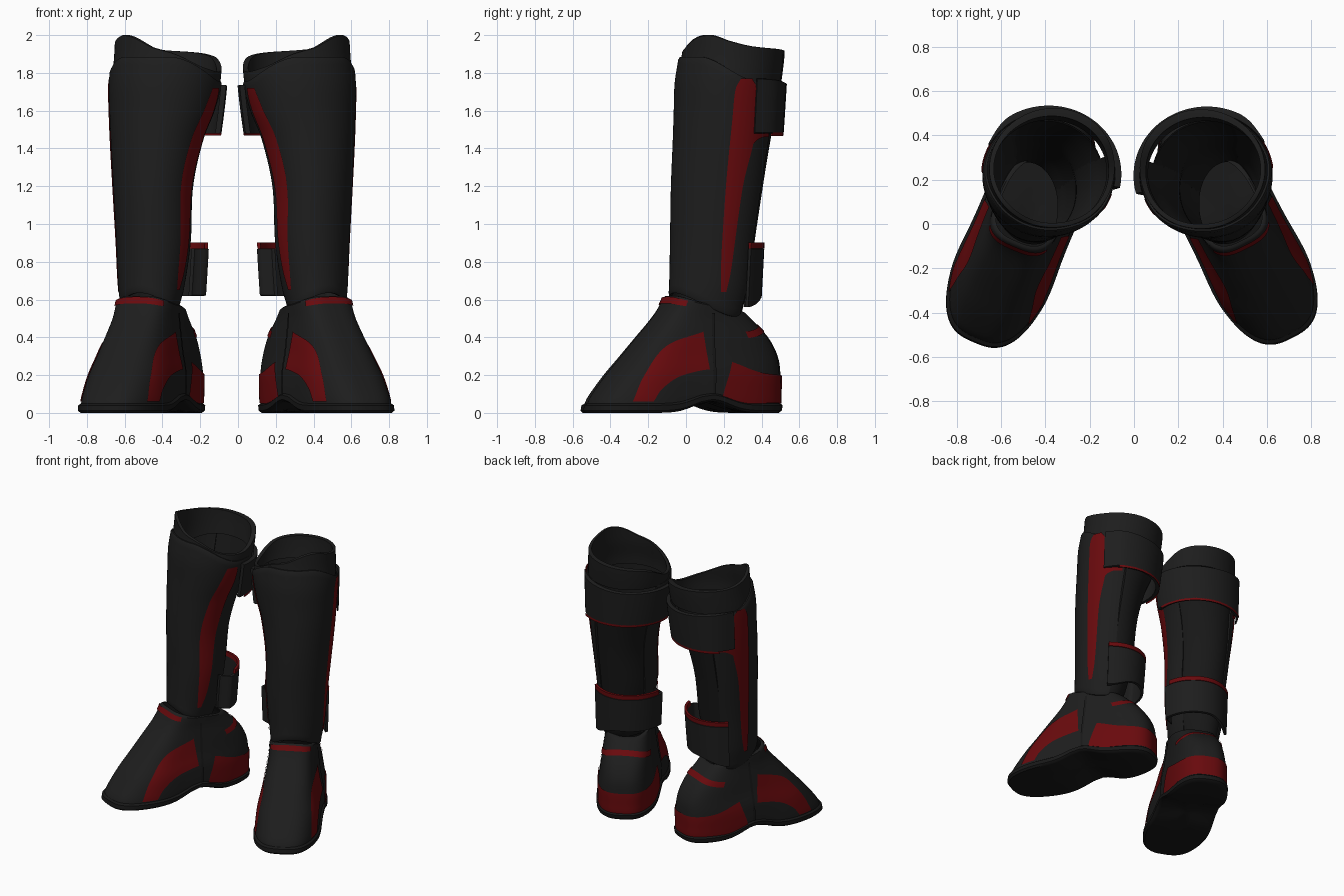
import bpy, bmesh, math
from mathutils import Vector, Matrix

if "Cube" in bpy.data.objects:
    bpy.data.objects.remove(bpy.data.objects["Cube"])


def material(name, rgb):
    m = bpy.data.materials.new(name)
    m.diffuse_color = (*rgb, 1)
    m.use_nodes = True
    m.node_tree.nodes["Principled BSDF"].inputs["Base Color"].default_value = m.diffuse_color
    return m


BLACK = material("matte black", (0.0125, 0.0125, 0.0125))
DARK = material("sole black", (0.009, 0.009, 0.009))
RED = material("dark red", (0.14, 0.003, 0.004))


def interp(keys, x):
    """Smooth lookup in rows of (x, values...)."""
    x = min(max(x, keys[0][0]), keys[-1][0])
    i = 0
    while i < len(keys) - 2 and x > keys[i + 1][0]:
        i += 1
    p, q = keys[i], keys[i + 1]
    o, r = keys[max(i - 1, 0)], keys[min(i + 2, len(keys) - 1)]
    h = q[0] - p[0]
    t = (x - p[0]) / h
    out = []
    for k in range(1, len(p)):
        m0 = (q[k] - o[k]) / (q[0] - o[0]) * h
        m1 = (r[k] - p[k]) / (r[0] - p[0]) * h
        out.append((2*t**3 - 3*t*t + 1)*p[k] + (t**3 - 2*t*t + t)*m0
                   + (3*t*t - 2*t**3)*q[k] + (t**3 - t*t)*m1)
    return out


# Shin sections: z, x min, x max, y min, y max
SHIN = [(0.48, .285, .565, -.10, .29), (0.56, .262, .570, -.10, .31), (0.65, .235, .580, -.09, .335),
        (0.9, .197, .590, -.085, .37), (1.2, .182, .605, -.08, .415), (1.45, .125, .617, -.07, .455),
        (1.6, .065, .622, -.065, .48), (1.75, .025, .624, -.06, .50), (1.88, .015, .612, -.04, .515),
        (2.0, .012, .605, -.03, .52)]
# Foot sections: z, heel end, toe end, half width (along the foot axis)
FOOT = [(0, -.19, .89, .205), (.06, -.20, .875, .207), (.1, -.20, .85, .207), (.2, -.20, .77, .203),
        (.3, -.185, .68, .187), (.4, -.13, .59, .175), (.5, -.03, .50, .162), (.56, .03, .455, .16),
        (.65, .05, .41, .155)]
TURN = math.radians(27)
D = Vector((math.sin(TURN), -math.cos(TURN), 0))
S = Vector((math.cos(TURN), math.sin(TURN), 0))
HEEL = Vector((0.305, 0.29, 0))
N = 2.9


def shin(a, z, off=0):
    """Point on the shin; a = degrees from the front, positive outwards."""
    x0, x1, y0, y1 = interp(SHIN, z)
    m = math.radians(a - 63)
    return Vector(((x0 + x1)/2 + ((x1 - x0)/2 + off)*math.cos(m),
                   (y0 + y1)/2 + ((y1 - y0)/2 + off)*math.sin(m), z))


def upright(z_mid, lean):
    """Shin surface made steeper around one height, for the straps."""
    def fn(a, z, off=0):
        p = shin(a, z_mid + (z - z_mid)*lean, off)
        return Vector((p.x, p.y, z))
    return fn


def foot(phi, z, off=0, scale=1):
    """Point on the foot; phi = degrees from the toe, positive outwards."""
    tb, tf, w = interp(FOOT, z)
    c, s = math.cos(math.radians(phi)), math.sin(math.radians(phi))
    t = (tb + tf)/2 + ((tf - tb)/2 + off)*scale*math.copysign(abs(c)**(2/N), c)
    wide = w + off + .018*ease((t - .35)/.3)
    side = wide*scale*math.copysign(abs(s)**(2/N), s)
    lift = 0.062*math.exp(-((t - .28)/.14)**2)*max(0, 1 - z/.4)
    return HEEL + D*t + S*side + Vector((0, 0, z + lift))


def foot_at(side):
    """Foot surface addressed by distance along the foot instead of angle."""
    def fn(t, z, off=0):
        tb, tf, w = interp(FOOT, z)
        u = max(-1, min(1, (t - (tb + tf)/2)/((tf - tb)/2)))
        return foot(side*math.degrees(math.acos(math.copysign(abs(u)**(N/2), u))), z, off)
    return fn


PARTS = []


def sweep(name, rings, mat, closed=False, wrap=True):
    bm = bmesh.new()
    vs = [[bm.verts.new(p) for p in r] for r in rings]
    n, k = len(vs), len(vs[0])
    for i in range(n if closed else n - 1):
        for j in range(k if wrap else k - 1):
            a, b = vs[i], vs[(i + 1) % n]
            bm.faces.new((a[j], b[j], b[(j + 1) % k], a[(j + 1) % k]))
    if wrap and not closed:
        bm.faces.new(vs[0])
        bm.faces.new(vs[-1])
    bmesh.ops.remove_doubles(bm, verts=bm.verts, dist=1e-5)
    bmesh.ops.recalc_face_normals(bm, faces=bm.faces)
    me = bpy.data.meshes.new(name)
    bm.to_mesh(me)
    bm.free()
    me.materials.append(mat)
    PARTS.append((name, me))


def band(name, fn, a0, a1, lo, hi, inner, outer, mat=BLACK, n=72, rows=20):
    """Thick band between heights lo(a) and hi(a), with softened outer edges."""
    val = lambda f, a: f(a) if callable(f) else f
    closed = a1 - a0 >= 360
    rings = []
    for i in range(n if closed else n + 1):
        a = a0 + (a1 - a0)*i/n
        l, h, p, q = (val(f, a) for f in (lo, hi, inner, outer))
        ts = [0, .012] + [j/rows for j in range(1, rows)] + [.988, 1]
        ring = [fn(a, l + (h - l)*t, q - (.007 if t in (0, 1) else 0)) for t in ts]
        rings.append(ring + [fn(a, l + (h - l)*t, p) for t in reversed(ts)])
    sweep(name, rings, mat, closed)


def patch(name, fn, c0, c1, mat=RED, off=0.006, n=32, m=8):
    """Thin coloured plate between two curves given in surface coordinates."""
    def sample(c, s):
        return interp([(i/(len(c) - 1), *p) for i, p in enumerate(c)], s)
    rings = []
    for i in range(n + 1):
        p, q = sample(c0, i/n), sample(c1, i/n)
        rings.append([fn(p[0] + (q[0] - p[0])*j/m, p[1] + (q[1] - p[1])*j/m, off) for j in range(m + 1)])
    sweep(name, rings, mat, wrap=False)


def ease(x):
    x = min(max(x, 0), 1)
    return x*x*(3 - 2*x)


# Shin shell and the recessed calf panel closing its back
band("shin_shell", shin, -132, 132, lambda a: .635 - .125*ease(abs(a)/120),
     lambda a: 1.885 - .13*ease((abs(a) - 25)/75), -.018, 0, rows=30)
band("calf_panel", shin, 130, 230, .51, 1.6, -.018, -.008, DARK, n=30)

# Knee collar with its uneven rim
RIM = [(-7, 1.935), (18, 1.99), (38, 2.0), (60, 1.97), (90, 1.94), (153, 1.92), (213, 1.89), (253, 1.81),
       (293, 1.83), (328, 1.90), (353, 1.935)]
band("knee_collar", shin, -7, 353, lambda a: 1.70 + .05*ease(1.6 - abs(a - 180)/70),
     lambda a: interp(RIM, a)[0], -.036, lambda a: -.016 + .018*ease(1 - abs(a - 180)/110))

# Calf straps and their red trim
top_strap, low_strap = upright(1.72, .45), upright(.8, .4)
band("upper_strap", top_strap, 96, 258, 1.48, lambda a: 1.77 - .035*ease((a - 100)/80), .004,
     lambda a: .012 + .02*ease((a - 96)/30))
patch("upper_strap_trim", top_strap, [(118, 1.466), (180, 1.468), (250, 1.468)],
      [(118, 1.484), (180, 1.486), (250, 1.486)], off=.032, n=60)
loop = lambda a: .012 + .075*ease((a - 120)/110)*(1 - ease((a - 243)/9))
band("lower_strap", low_strap, 118, 252, lambda a: .56 + .06*ease((a - 120)/60), .87, loop,
     lambda a: loop(a) + .018)
band("lower_strap_trim", low_strap, 118, 236, .87, .902, loop, lambda a: loop(a) + .018, RED, rows=4)

# Shin side stripes, one on each side
patch("outer_shin_stripe", shin,
      [(80, .64), (76, .8), (73, 1.2), (72, 1.5), (72, 1.7), (77, 1.77)],
      [(88, .64), (92, .8), (95, 1.2), (102, 1.46), (97, 1.7), (90, 1.77)], n=60)
patch("outer_stripe_branch", shin, [(96, 1.36), (101, 1.42), (112, 1.455), (128, 1.462)],
      [(96, 1.50), (101, 1.50), (112, 1.49), (128, 1.485)])
patch("inner_shin_stripe", shin,
      [(-72, .65), (-68, .8), (-65, 1.2), (-69, 1.45), (-75, 1.62), (-80, 1.72)],
      [(-80, .65), (-88, .8), (-94, 1.2), (-98, 1.46), (-98, 1.65), (-95, 1.72)], n=60)

# Foot shell and sole
band("foot_shell", foot, 0, 360, .03, lambda p: .575 + .045*math.cos(math.radians(p)), -.018, 0, n=120, rows=28)
steps = (0, .25, .5, .75, .93, 1)
profile = [(0, 0, s) for s in steps] + [(.012, .014, 1), (.04, .014, 1), (.05, 0, 1)]
profile += [(.055, -.004, s) for s in reversed(steps)]
sweep("sole", [[foot(i*3, z, o, s) for z, o, s in profile] for i in range(120)], DARK, True, False)

# Red foot panels and dark side seams, both sides
for tag, k in (("outer", 1), ("inner", -1)):
    patch(tag + "_foot_arc", foot_at(k), [(.735, .06), (.66, .20), (.52, .355), (.31, .43)],
          [(.625, .06), (.57, .13), (.46, .19), (.29, .20)])
    patch(tag + "_foot_seam", foot_at(k), [(.258, .05), (.25, .3), (.24, .53)],
          [(.274, .05), (.266, .3), (.256, .53)], DARK, .008, m=2)

# Red heel guard, heel strip and ankle strip
patch("heel_guard", foot, [(97, .03), (125, .05), (180, .05), (235, .05), (263, .03)],
      [(97, .26), (125, .21), (180, .20), (235, .21), (263, .26)], n=60)
patch("heel_strip", foot, [(112, .395), (180, .44), (248, .395)], [(112, .43), (180, .47), (248, .43)])
patch("ankle_strip", foot, [(-52, .565), (0, .58), (52, .565)], [(-52, .595), (0, .615), (52, .595)])

# Place the right boot and its slightly turned mirror copy
pivot = Vector((-.445, .16, 0))
mirror = (Matrix.Translation(pivot) @ Matrix.Rotation(.07, 4, 'Z') @ Matrix.Translation(-pivot)
          @ Matrix.Translation((-.055, 0, 0)) @ Matrix.Diagonal((-1, 1, 1, 1)))
for name, me in PARTS:
    copy = me.copy()
    copy.transform(mirror)
    copy.flip_normals()
    for side, data in (("right_", me), ("left_", copy)):
        ob = bpy.data.objects.new(side + name, data)
        bpy.context.collection.objects.link(ob)
        ob.select_set(True)
        bpy.context.view_layer.objects.active = ob
bpy.ops.object.shade_smooth_by_angle(angle=math.radians(40))
